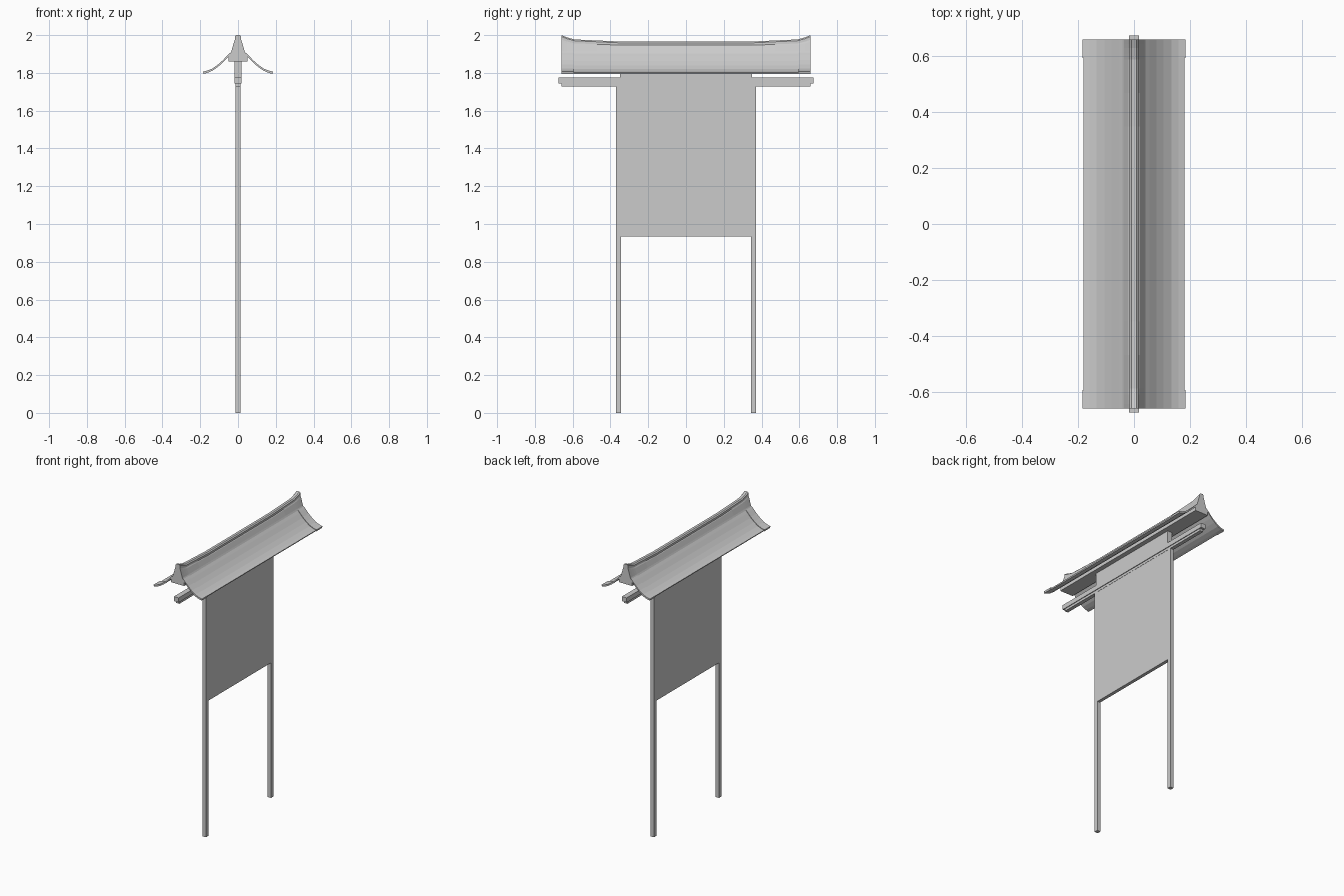
import bpy, bmesh

if "Cube" in bpy.data.objects:
    bpy.data.objects.remove(bpy.data.objects["Cube"])


def finish(name, bm):
    bmesh.ops.recalc_face_normals(bm, faces=bm.faces)
    me = bpy.data.meshes.new(name)
    bm.to_mesh(me)
    bm.free()
    ob = bpy.data.objects.new(name, me)
    bpy.context.collection.objects.link(ob)
    return ob


def box(name, x, y0, y1, z0, z1):
    bm = bmesh.new()
    bmesh.ops.create_cube(bm, size=1)
    for v in bm.verts:
        v.co.x *= 2 * x
        v.co.y = y0 if v.co.y < 0 else y1
        v.co.z = z0 if v.co.z < 0 else z1
    return finish(name, bm)


def loft(name, section, ys):
    """Closed cross-sections in x/z, joined along y and capped."""
    bm = bmesh.new()
    rings = [[bm.verts.new((x, y, z)) for x, z in section(y)] for y in ys]
    n = len(rings[0])
    for a, b in zip(rings, rings[1:]):
        for i in range(n):
            j = (i + 1) % n
            bm.faces.new((a[i], a[j], b[j], b[i]))
    bm.faces.new(rings[0])
    bm.faces.new(rings[-1])
    return finish(name, bm)


def lift(y):
    # ridge rises gently, then sharply, toward both ends
    pts = [(0, 0), (0.35, 0), (0.59, 0.011), (0.63, 0.022), (0.66, 0.034)]
    y = abs(y)
    for (a, p), (b, q) in zip(pts, pts[1:]):
        if y <= b:
            return p + (q - p) * (y - a) / (b - a)
    return pts[-1][1]


def mirrored(half):
    return half + [(-x, z) for x, z in reversed(half)]


YS = [-0.66, -0.645, -0.63, -0.61, -0.59, -0.47, -0.35,
      0.35, 0.47, 0.59, 0.61, 0.63, 0.645, 0.66]

# ridge cap
loft("ridge_cap", lambda y: mirrored(
    [(0.009, 1.966 + lift(y)), (0.016, 1.959 + lift(y)),
     (0.017, 1.942 + lift(y))]), YS)

# solid core under the ridge
loft("roof_core", lambda y: mirrored(
    [(0.015, 1.948 + lift(y)), (0.021, 1.943 + 0.6 * lift(y)),
     (0.036, 1.912), (0.05, 1.888), (0.05, 1.861)]), YS)

# curved roof slopes and thicker end bands
SLOPE = [(0.042, 1.9), (0.056, 1.886), (0.08, 1.86), (0.106, 1.837),
         (0.134, 1.817), (0.16, 1.806), (0.181, 1.8)]


def slope(side, up, down, out):
    top = [(side * x, z + up) for x, z in SLOPE]
    bottom = [(side * x, z - down) for x, z in SLOPE]
    top[-1] = (side * (0.181 + out), top[-1][1])
    bottom[-1] = (side * (0.178 + out), bottom[-1][1])
    return lambda y: top + bottom[::-1]


for side, tag in ((1, "right"), (-1, "left")):
    loft("roof_slope_" + tag, slope(side, 0.003, 0.005, 0), [-0.6, -0.35, 0.35, 0.6])
    for end, where in ((1, "back"), (-1, "front")):
        loft(f"roof_end_band_{tag}_{where}", slope(side, 0.007, 0.005, 0.004),
             [end * 0.595, end * 0.66])

# beams and wall head beneath the roof
box("wall_head", 0.018, -0.35, 0.35, 1.77, 1.865)
box("main_beam", 0.018, -0.675, 0.675, 1.744, 1.776)
box("lower_beam", 0.013, -0.66, 0.66, 1.728, 1.746)

# posts and sign panel
for s, where in ((-1, "front"), (1, "back")):
    box("post_" + where, 0.013, *sorted((s * 0.343, s * 0.37)), 0, 1.735)
box("sign_panel", 0.0115, -0.345, 0.345, 0.935, 1.735)
